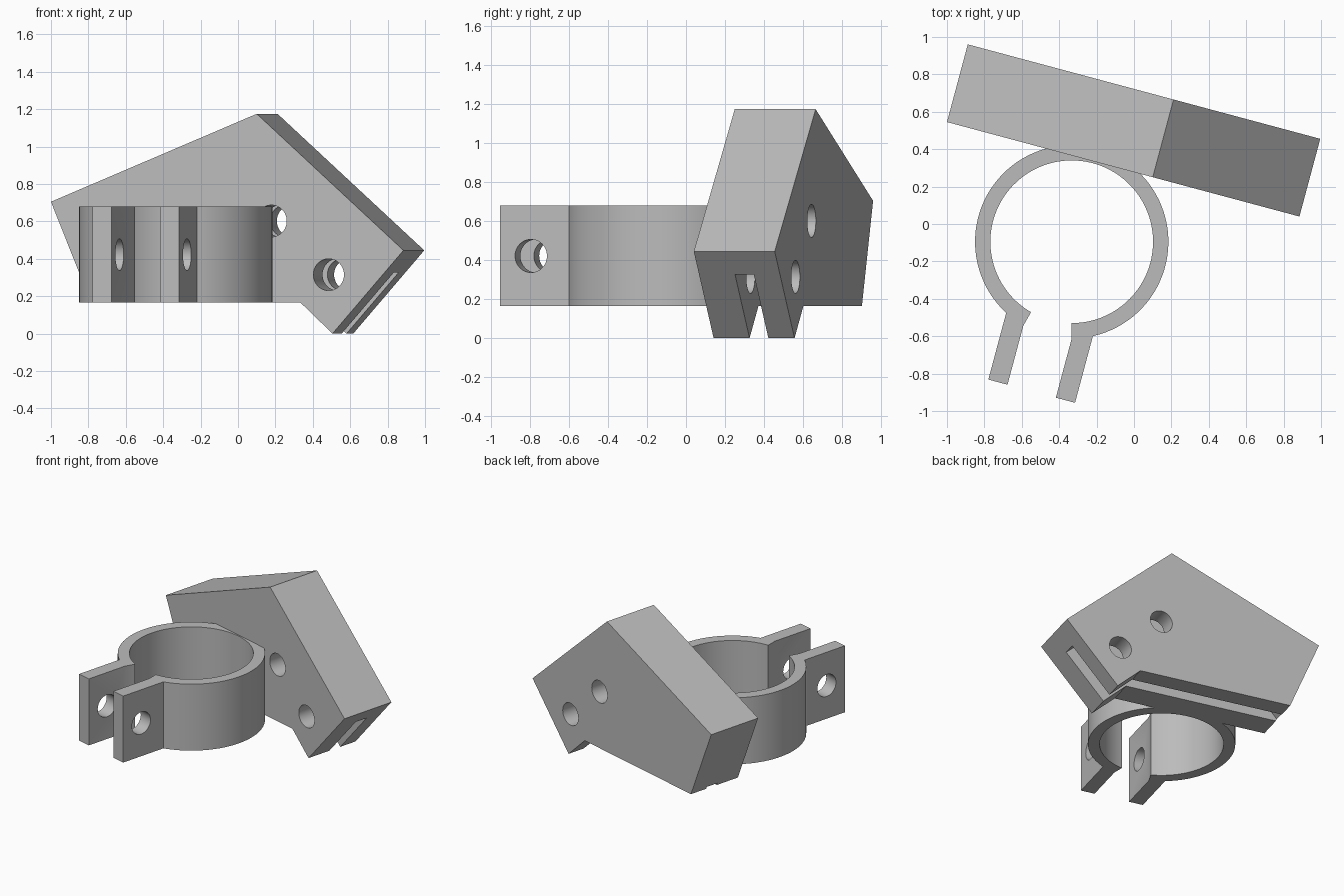
import bpy, bmesh
from math import sin, cos, asin, radians, pi
from mathutils import Matrix, Vector

cube = bpy.data.objects.get("Cube")
if cube:
    bpy.data.objects.remove(cube, do_unlink=True)

grey = bpy.data.materials.new("plain_grey")
grey.use_nodes = True
colour = (0.5, 0.5, 0.5, 1)
grey.diffuse_color = colour
grey.node_tree.nodes["Principled BSDF"].inputs["Base Color"].default_value = colour

TURN = radians(-15)


def prism(name, outline, depth, location, upright=False):
    """Extrude an outline upwards, or backwards when it is drawn upright."""
    bm = bmesh.new()
    place = (lambda a, b: (a, 0, b)) if upright else (lambda a, b: (a, b, 0))
    face = bm.faces.new([bm.verts.new(place(a, b)) for a, b in outline])
    new = bmesh.ops.extrude_face_region(bm, geom=[face])["geom"]
    move = Vector((0, depth, 0) if upright else (0, 0, depth))
    bmesh.ops.translate(bm, vec=move, verts=[v for v in new if isinstance(v, bmesh.types.BMVert)])
    bmesh.ops.recalc_face_normals(bm, faces=bm.faces)
    mesh = bpy.data.meshes.new(name)
    bm.to_mesh(mesh)
    bm.free()
    mesh.materials.append(grey)
    obj = bpy.data.objects.new(name, mesh)
    bpy.context.collection.objects.link(obj)
    obj.matrix_world = Matrix.Translation(location) @ Matrix.Rotation(TURN, 4, "Z")
    return obj


def circle(a, b, radius, count=48):
    return [(a + radius * cos(2 * pi * i / count), b + radius * sin(2 * pi * i / count))
            for i in range(count)]


def arc(radius, start, end, count=80):
    angles = [start + (end - start) * i / count for i in range(count + 1)]
    return [(radius * cos(t), radius * sin(t)) for t in angles]


def cut(obj, cutter):
    cutter.hide_render = True
    bpy.context.view_layer.objects.active = obj
    mod = obj.modifiers.new("cut", "BOOLEAN")
    mod.operation = "DIFFERENCE"
    mod.solver = "EXACT"
    mod.object = cutter
    bpy.ops.object.modifier_apply(modifier=mod.name)
    bpy.data.objects.remove(cutter, do_unlink=True)


def smooth(obj):
    bpy.ops.object.select_all(action="DESELECT")
    obj.select_set(True)
    bpy.context.view_layer.objects.active = obj
    bpy.ops.object.shade_smooth_by_angle(angle=radians(30))


HOLE = 0.085

# Angled mounting block
corner = Vector((-1.0, 0.545, 0))
back = Vector((-sin(TURN), cos(TURN), 0))
block = prism("mounting_block",
              [(0, 0.705), (0.222, 0.165), (1.382, 0.165), (1.558, 0), (1.951, 0.445), (1.139, 1.175)],
              0.43, corner, upright=True)

# Slot for a flat bar, entering square to the short lower face
tip = Vector((1.558, 0))
inward = Vector((-0.743, 0.669))
across = Vector((0.669, 0.743))
slot = [tip + inward * d + across * v for d, v in ((-0.3, -1.5), (-0.3, 0.435), (1.12, 0.435), (1.12, -1.5))]
cut(block, prism("slot_cutter", slot, 0.1, corner + back * 0.191, upright=True))

# Bolt holes through the block
for a, b in ((1.537, 0.315), (1.22, 0.602)):
    cut(block, prism("bolt_cutter", circle(a, b, HOLE), 0.7, corner - back * 0.1, upright=True))
smooth(block)

# Split ring clamp with two ears
R, r, gap = 0.517, 0.435, radians(15)
ear_out, ear_in, ear_end = 0.24, R * sin(gap), -0.827
down, neck = -pi / 2, asin(ear_out / R)
outline = arc(R, down + neck, down + 2 * pi - neck)
outline += [(-ear_out, ear_end), (-ear_in, ear_end), (-ear_in, -R * cos(gap))]
outline += arc(r, down + 2 * pi - gap, down + gap)
outline += [(ear_in, -R * cos(gap)), (ear_in, ear_end), (ear_out, ear_end)]
centre = Vector((-0.333, -0.095, 0.165))
clamp = prism("ring_clamp", outline, 0.515, centre)

# Clamp bolt hole across both ears
bolt = prism("ear_cutter", circle(-0.661, 0.257, HOLE), 0.8, centre, upright=True)
bolt.matrix_world = (Matrix.Translation(centre) @ Matrix.Rotation(TURN, 4, "Z")
                     @ Matrix.Translation((0.4, 0, 0)) @ Matrix.Rotation(pi / 2, 4, "Z"))
cut(clamp, bolt)
smooth(clamp)
